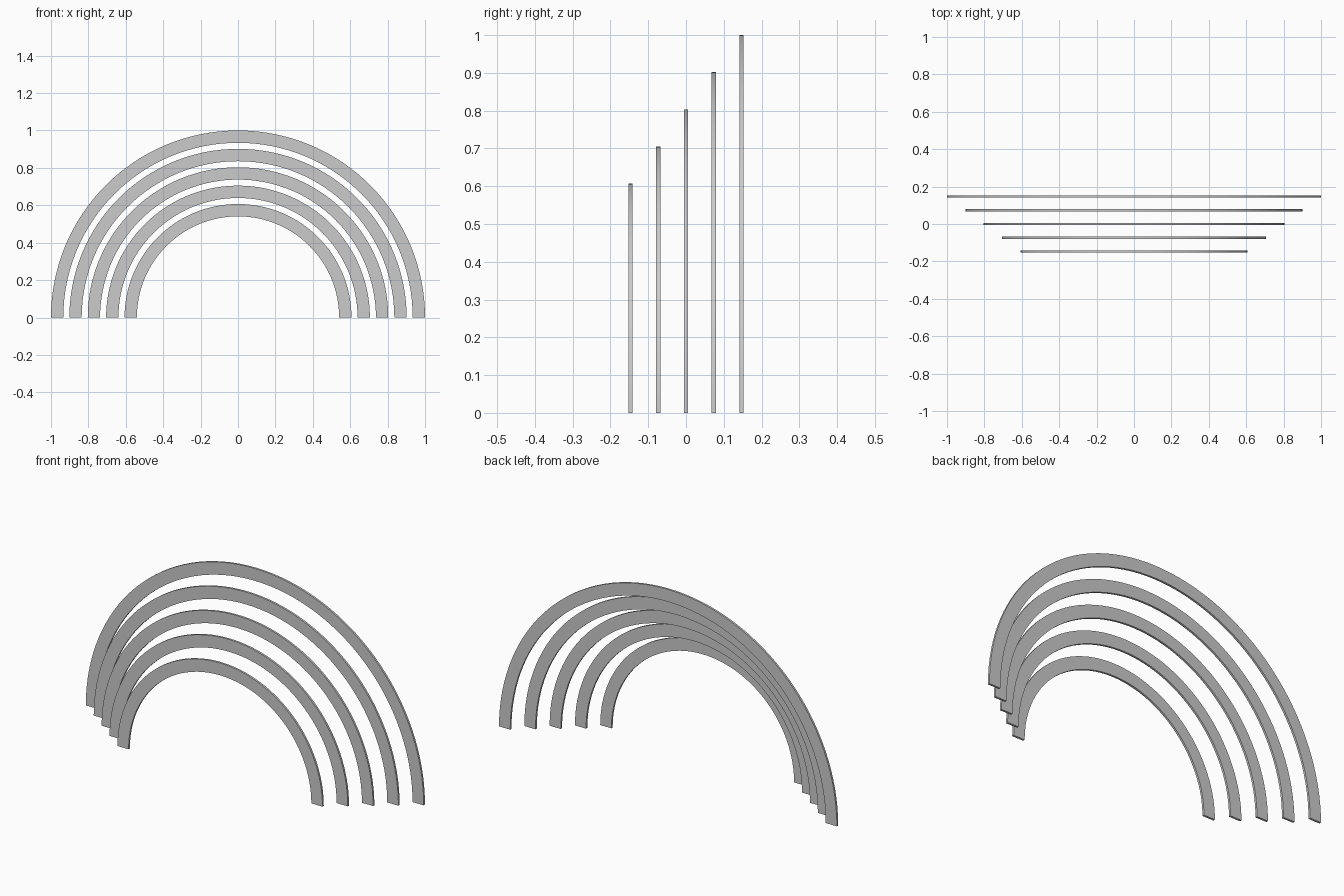
import bpy, bmesh, math

if "Cube" in bpy.data.objects:
    bpy.data.objects.remove(bpy.data.objects["Cube"])

COUNT = 5
SEGMENTS = 64
BAND = 0.066        # radial width of each arch
THICK = 0.011       # depth along y
Y_STEP = 0.0735
R_STEP = 0.0983


def make_arch(name, outer, y):
    # rectangular cross-section at the right foot, swept half a turn about y
    bm = bmesh.new()
    inner = outer - BAND
    h = THICK / 2
    corners = [(inner, -h), (outer, -h), (outer, h), (inner, h)]
    foot = bm.faces.new([bm.verts.new((x, d, 0)) for x, d in corners])
    start = bmesh.ops.duplicate(bm, geom=[foot] + foot.edges[:] + foot.verts[:])["geom"]
    bmesh.ops.spin(bm, geom=start, cent=(0, 0, 0), axis=(0, -1, 0),
                   angle=math.pi, steps=SEGMENTS)
    bmesh.ops.remove_doubles(bm, verts=bm.verts[:], dist=1e-5)
    bmesh.ops.recalc_face_normals(bm, faces=bm.faces[:])
    mesh = bpy.data.meshes.new(name)
    bm.to_mesh(mesh)
    bm.free()
    obj = bpy.data.objects.new(name, mesh)
    obj.location.y = y
    bpy.context.collection.objects.link(obj)
    bpy.ops.object.select_all(action='DESELECT')
    obj.select_set(True)
    bpy.context.view_layer.objects.active = obj
    bpy.ops.object.shade_smooth_by_angle(angle=math.radians(30))


# nested arches, largest at the back
for i in range(COUNT):
    make_arch(f"arch_{i + 1}", 1.0 - i * R_STEP, (2 - i) * Y_STEP)
